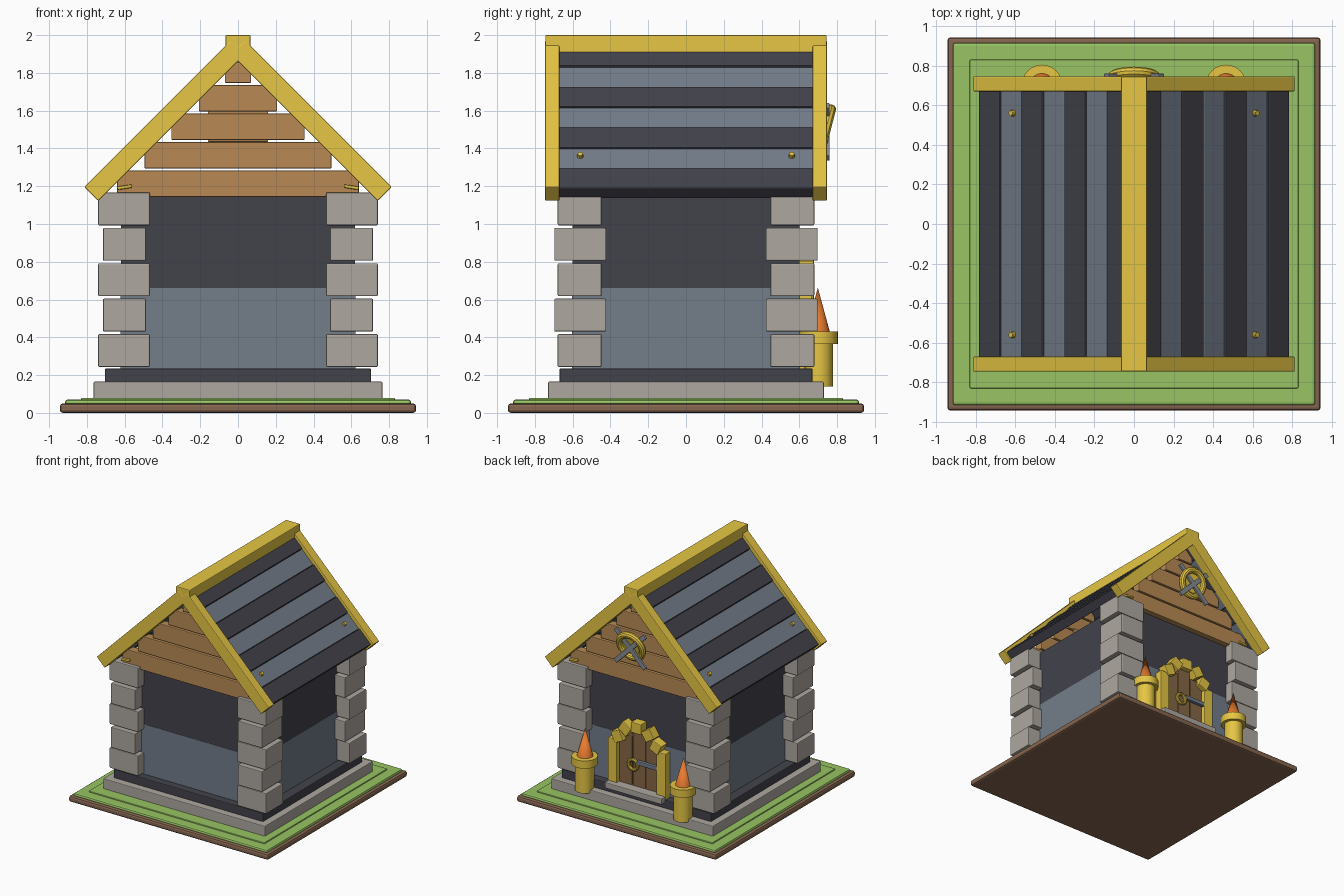
import bpy
from math import pi, sin, cos, radians

cube = bpy.data.objects.get("Cube")
if cube:
    bpy.data.objects.remove(cube, do_unlink=True)


def material(name, hex_code):
    rgb = [int(hex_code[i:i + 2], 16) / 255 for i in (0, 2, 4)]
    col = [c / 12.92 if c < 0.04 else ((c + 0.055) / 1.055) ** 2.4 for c in rgb] + [1]
    m = bpy.data.materials.new(name)
    m.use_nodes = True
    m.diffuse_color = col
    m.node_tree.nodes["Principled BSDF"].inputs["Base Color"].default_value = col
    return m


GOLD = material("yellow_trim", "e6c644")
DARK = material("dark_slate", "42424b")
SLATE = material("blue_slate", "737d8a")
WOOD = material("plank_wood", "b88a54")
DOOR = material("door_wood", "866745")
STONE = material("grey_stone", "aea8a0")
GRASS = material("grass_green", "98c463")
EARTH = material("earth_brown", "866650")
FLAME = material("flame_orange", "e67a30")
METAL = material("grey_metal", "868a91")


def finish(name, mat, bevel=0.0):
    ob = bpy.context.object
    ob.name = name
    ob.data.materials.append(mat)
    if bevel:
        mod = ob.modifiers.new("Bevel", 'BEVEL')
        mod.width = bevel
        mod.segments = 2
    return ob


def box(name, mat, loc, size, rot=(0, 0, 0), bevel=0.006):
    bpy.ops.mesh.primitive_cube_add(size=1, location=loc, rotation=rot)
    bpy.context.object.scale = size
    bpy.ops.object.transform_apply(location=False, rotation=False, scale=True)
    return finish(name, mat, bevel)


def slab(name, mat, half_x, half_y, z0, z1, bevel=0.006):
    return box(name, mat, (0, 0, (z0 + z1) / 2), (2 * half_x, 2 * half_y, z1 - z0), bevel=bevel)


def round_part(name, mat, loc, r1, r2, depth, rot=(0, 0, 0), sides=24):
    bpy.ops.mesh.primitive_cone_add(vertices=sides, radius1=r1, radius2=r2, depth=depth,
                                    location=loc, rotation=rot)
    finish(name, mat)
    bpy.ops.object.shade_smooth_by_angle()


def ring(name, mat, loc, major, minor, rot):
    bpy.ops.mesh.primitive_torus_add(major_radius=major, minor_radius=minor, major_segments=28,
                                     minor_segments=10, location=loc, rotation=rot)
    finish(name, mat)
    bpy.ops.object.shade_smooth_by_angle()


# Ground and walls
slab("earth_base", EARTH, 0.943, 0.943, 0, 0.05, 0.016)
slab("grass_edge", GRASS, 0.915, 0.915, 0.04, 0.07, 0.012)
slab("grass_lawn", GRASS, 0.83, 0.83, 0.06, 0.08, 0.004)
slab("stone_plinth", STONE, 0.765, 0.73, 0.07, 0.165)
slab("dark_footing", DARK, 0.705, 0.67, 0.16, 0.235)
slab("lower_wall", SLATE, 0.622, 0.604, 0.23, 0.66, 0)
slab("upper_wall", DARK, 0.62, 0.602, 0.66, 1.145, 0)

# Corner stones, alternating sizes
for sx in (-1, 1):
    for sy in (-1, 1):
        for i in range(5):
            x0, x1, y0, y1 = (0.487, 0.715, 0.423, 0.697) if i % 2 else (0.467, 0.74, 0.447, 0.679)
            box("corner_stone", STONE, (sx * (x0 + x1) / 2, sy * (y0 + y1) / 2, 0.33 + 0.1875 * i),
                (x1 - x0, y1 - y0, 0.174), bevel=0.006)

# Gable planks and battens
for sy in (-1, 1):
    for i, half in enumerate((0.64, 0.495, 0.353, 0.207, 0.07)):
        height = 0.11 if i == 4 else 0.14
        box("gable_plank", WOOD, (0, sy * 0.615, 1.143 + 0.151 * i + height / 2),
            (2 * half, 0.07, height))
    box("gable_batten", WOOD, (0, sy * 0.575, 1.52), (0.32, 0.02, 0.17))

# Roof planks, rakes and pegs on both slopes
H = 0.5 ** 0.5
for s in (-1, 1):
    tilt = (0, s * pi / 4, 0)
    for i in range(7):
        x = 0.733 - 0.108 * i
        thick, sink = (0.072, 0.006) if i % 2 else (0.078, 0)
        drop = (thick / 2 + sink) * H
        box("roof_plank", SLATE if i % 2 else DARK, (s * (x - drop), 0, 1.976 - x - drop),
            (0.15, 1.35, thick), tilt, 0.005)
    for sy in (-1, 1):
        box("roof_rake", GOLD, (s * 0.3885, sy * 0.708, 1.5475), (1.098, 0.077, 0.105), tilt)
        round_part("roof_peg", GOLD, (s * 0.615, sy * 0.56, 1.363), 0.018, 0.014, 0.025, tilt, 10)
        box("eave_bracket", GOLD, (s * 0.6, sy * 0.655, 1.195), (0.08, 0.03, 0.018),
            (0, s * 0.15, 0))
box("roof_ridge", GOLD, (0, 0, 1.95), (0.132, 1.49, 0.1))

# Door with planks, strap, handle and step
for i in (-1, 0, 1):
    box("door_plank", DOOR, (i * 0.125, 0.615, 0.45 if i else 0.48), (0.12, 0.04, 0.46 if i else 0.52))
box("door_strap", SLATE, (-0.11, 0.65, 0.475), (0.23, 0.03, 0.035))
ring("door_handle", GOLD, (0.045, 0.65, 0.445), 0.042, 0.014, (pi / 2, 0, 0))
box("door_step", STONE, (0, 0.66, 0.235), (0.54, 0.11, 0.05))

# Door frame pillars and jagged arch blocks
for s in (-1, 1):
    box("door_pillar", GOLD, (s * 0.23, 0.625, 0.415), (0.085, 0.085, 0.42))
for deg in (25, 57, 90, 123, 155):
    a = radians(deg)
    box("arch_block", GOLD, (0.2 * cos(a), 0.63, 0.575 + 0.2 * sin(a)),
        (0.09, 0.095, 0.095), (0, a, 0))

# Torches beside the door
for s in (-1, 1):
    x, y = s * 0.465, 0.703
    round_part("torch_post", GOLD, (x, y, 0.26), 0.075, 0.075, 0.24)
    round_part("torch_rim", GOLD, (x, y, 0.398), 0.102, 0.102, 0.066)
    round_part("torch_flame", FLAME, (x, y - 0.005, 0.545), 0.064, 0.0, 0.236)

# Round emblem leaning out at the top, with crossed bars
lean = (pi / 2 - 0.25, 0, 0)
round_part("emblem_peg", WOOD, (0, 0.68, 1.5), 0.03, 0.03, 0.1, (pi / 2, 0, 0))
round_part("emblem_disc", GOLD, (0, 0.73, 1.5), 0.1, 0.1, 0.02, lean)
ring("emblem_rim", GOLD, (0, 0.741, 1.502), 0.108, 0.027, lean)
for s in (-1, 1):
    box("emblem_bar", METAL, (0, 0.75, 1.488), (0.395, 0.02, 0.04), (0, s * pi / 4, 0), 0.004)
